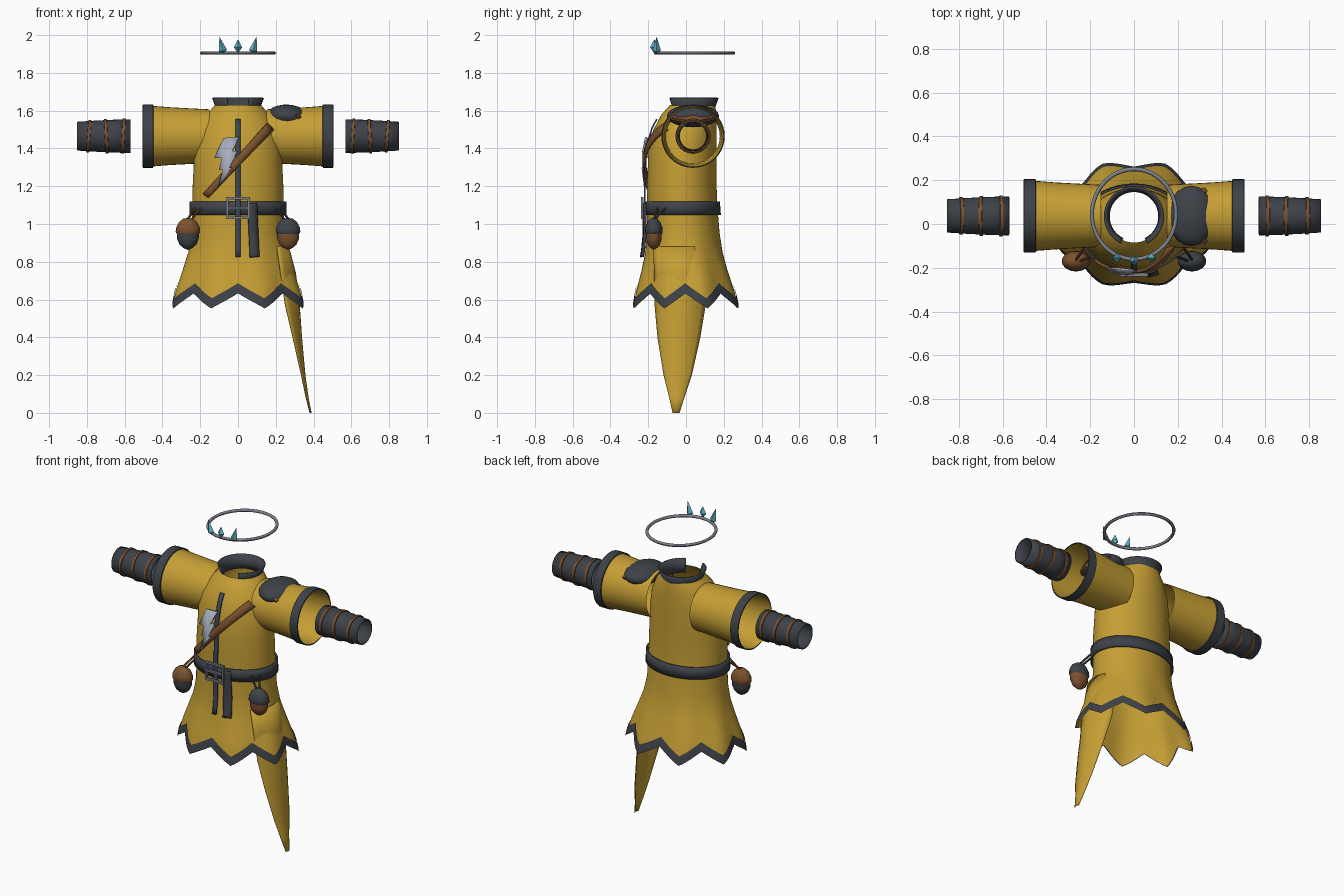
import bpy, bmesh, math
from mathutils import Vector, Matrix

cube = bpy.data.objects.get("Cube")
if cube:
    bpy.data.objects.remove(cube, do_unlink=True)


def material(name, r, g, b):
    m = bpy.data.materials.new(name)
    m.use_nodes = True
    m.diffuse_color = (r, g, b, 1)
    m.node_tree.nodes["Principled BSDF"].inputs["Base Color"].default_value = (r, g, b, 1)
    return m


YELLOW = material("mustard cloth", 0.56, 0.345, 0.035)
DARK = material("charcoal trim", 0.048, 0.055, 0.066)
BLUE = material("slate placket", 0.045, 0.065, 0.09)
BROWN = material("brown leather", 0.2, 0.085, 0.028)
GREY = material("steel", 0.2, 0.22, 0.26)
SILVER = material("pale silver", 0.38, 0.42, 0.5)
CYAN = material("ice crystal", 0.13, 0.45, 0.55)


def finish(name, bm, mat, thick=0, angle=40):
    bmesh.ops.recalc_face_normals(bm, faces=bm.faces)
    me = bpy.data.meshes.new(name)
    bm.to_mesh(me)
    bm.free()
    me.materials.append(mat)
    ob = bpy.data.objects.new(name, me)
    bpy.context.collection.objects.link(ob)
    if thick:
        mod = ob.modifiers.new("thickness", 'SOLIDIFY')
        mod.thickness, mod.offset = thick, 0
    bpy.ops.object.select_all(action='DESELECT')
    bpy.context.view_layer.objects.active = ob
    ob.select_set(True)
    bpy.ops.object.shade_smooth_by_angle(angle=math.radians(angle))
    return ob


def loft(name, rings, mat, closed=True, thick=0):
    """Skin neighbouring rows of points with quads."""
    bm = bmesh.new()
    rows = [[bm.verts.new(p) for p in ring] for ring in rings]
    n = len(rows[0])
    for a, b in zip(rows, rows[1:]):
        for i in range(n if closed else n - 1):
            j = (i + 1) % n
            bm.faces.new((a[i], a[j], b[j], b[i]))
    return finish(name, bm, mat, thick)


def lathe(name, profile, mat, matrix, n=32, thick=0):
    rings = [[matrix @ Vector((r * math.cos(math.tau * i / n), r * math.sin(math.tau * i / n), h))
              for i in range(n)] for h, r in profile]
    return loft(name, rings, mat, thick=thick)


# Robe cross-sections: height, half width, front y, back y
BODY = [(1.63, .12, -.085, .155), (1.58, .168, -.13, .16), (1.5, .21, -.172, .162),
        (1.4, .23, -.198, .162), (1.2, .24, -.207, .162), (1.08, .242, -.207, .167),
        (.95, .246, -.207, .178), (.85, .265, -.217, .195), (.75, .3, -.24, .225),
        (.65, .335, -.268, .26), (.55, .355, -.285, .285)]
POINTS = 8      # hem points around the skirt
SIDES = 96


def section(z):
    for hi, lo in zip(BODY, BODY[1:]):
        if z >= lo[0]:
            break
    t = (hi[0] - z) / (hi[0] - lo[0])
    return [a + (b - a) * t for a, b in zip(hi[1:], lo[1:])]


def robe_point(angle, z, off=0):
    rx, f, b = section(z)
    cy, ry = (f + b) / 2, (b - f) / 2
    ruffle = max(0, min(1, (.92 - z) / .3)) * .03
    k = 1 - ruffle * math.cos(POINTS * angle)
    return Vector(((rx * k + off) * math.sin(angle), cy - (ry * k + off) * math.cos(angle), z))


def front_y(x, z):
    rx, f, b = section(z)
    return (f + b) / 2 - (b - f) / 2 * math.sqrt(max(0, 1 - (x / rx) ** 2))


def hem(angle):
    phase = angle / math.tau * POINTS % 1
    return .555 + .08 * abs(2 * phase - 1)


ANGLES = [math.tau * i / SIDES for i in range(SIDES)]

# Robe with pointed hem, and the trim along it
heights = [1.63, 1.605, 1.58, 1.54, 1.5, 1.45, 1.4, 1.3, 1.2, 1.08, .95, .9, .85, .8, .75]
rows = [[robe_point(a, z) for a in ANGLES] for z in heights]
rows += [[robe_point(a, .75 + (hem(a) - .75) * t) for a in ANGLES] for t in (.33, .66, 1)]
loft("robe", rows, YELLOW)
loft("hem_trim", [[robe_point(a, hem(a) + h, .006) for a in ANGLES] for h in (.052, .026, -.002)], DARK)

# Belt
loft("belt", [[robe_point(a, z, .01) for a in ANGLES] for z in (1.12, 1.085, 1.048)], DARK, thick=.01)

# Open standing collar
rim = [math.radians(26 + 308 * i / 32) for i in range(33)]
loft("collar", [[(r * math.sin(a), .035 - r * math.cos(a), z) for a in rim]
                for z, r in ((1.668, .134), (1.625, .118), (1.585, .115))], DARK, closed=False, thick=.008)


# Strips laid over the robe front
def strip(name, a, b, half_a, half_b, off, mat, thick, steps=16):
    a, b = Vector((a[0], 0, a[1])), Vector((b[0], 0, b[1]))
    side = (b - a).cross(Vector((0, 1, 0))).normalized()
    rows = []
    for i in range(steps + 1):
        t = i / steps
        c, w = a.lerp(b, t), half_a + (half_b - half_a) * t
        row = [c + side * w * s for s in (-1, 0, 1)]
        rows.append([Vector((p.x, front_y(p.x, p.z) - off, p.z)) for p in row])
    return loft(name, rows, mat, closed=False, thick=thick)


strip("placket", (0, 1.555), (0, .825), .013, .013, .012, BLUE, .008)
strip("shoulder_strap", (.17, 1.515), (-.17, 1.15), .025, .016, .018, BROWN, .014)
strip("belt_end", (.075, 1.11), (.088, .825), .025, .025, .024, DARK, .008)

# Lightning badge
bolt = [(-.075, 1.455), (.005, 1.46), (-.03, 1.385), (-.002, 1.385), (-.045, 1.3), (-.03, 1.3),
        (-.105, 1.195), (-.08, 1.285), (-.1, 1.285), (-.085, 1.35), (-.125, 1.35)]
bm = bmesh.new()
bm.faces.new([bm.verts.new((x, front_y(x, z) - .03, z)) for x, z in bolt])
bmesh.ops.triangulate(bm, faces=bm.faces)
finish("lightning_badge", bm, SILVER, .009)

# Buckle frame and prong
bm = bmesh.new()
for x, z, w, h in ((0, 1.137, .126, .012), (0, 1.033, .126, .012), (-.057, 1.085, .012, .11),
                   (.057, 1.085, .012, .11), (0, 1.085, .1, .01)):
    bmesh.ops.create_cube(bm, size=1, matrix=Matrix.Translation((x, -.232, z)) @ Matrix.Diagonal((w, .014, h, 1)))
finish("buckle", bm, GREY)

# Sleeves, cuffs and bracers on both arms
for side, label in ((1, "left"), (-1, "right")):
    arm = Matrix.Translation((0, .037, 1.465)) @ Matrix.Rotation(side * math.pi / 2, 4, 'Y')
    lathe(label + "_sleeve", [(.15, .142), (.25, .147), (.36, .153), (.45, .16), (.503, .162)], YELLOW, arm, 40)
    lathe(label + "_cuff", [(.448, .162), (.45, .168), (.503, .168), (.505, .162)], DARK, arm, 40)
    lathe(label + "_bracer", [(.57, .086), (.66, .084), (.76, .079), (.853, .073)], DARK, arm, thick=.006)
    for i, (x, r, tilt) in enumerate(((.608, .087, 3), (.698, .085, -3), (.79, .08, 4))):
        band = arm @ Matrix.Translation((0, 0, x)) @ Matrix.Rotation(math.radians(tilt), 4, 'Y')
        lathe(f"{label}_bracer_band_{i + 1}", [(-.009, r - .004), (-.007, r + .006), (.007, r + .006),
                                              (.009, r - .004)], BROWN, band)

# Shoulder pad: rounded cap over a jagged leather flap
bm = bmesh.new()
bmesh.ops.create_uvsphere(bm, u_segments=20, v_segments=12, radius=1, matrix=Matrix.Translation(
    (.262, .037, 1.572)) @ Matrix.Rotation(math.radians(3), 4, 'Y') @ Matrix.Diagonal((.108, .138, .06, 1)))
finish("shoulder_pad", bm, DARK)
flap = []
for r, z in ((.02, .035), (.6, .03), (1, 0), (.9, -.02)):
    jag = [r * (1 + .14 * (i % 3 == 0)) for i in range(15)]
    flap.append([(.29 + .095 * j * math.cos(math.tau * i / 15), .037 + .12 * j * math.sin(math.tau * i / 15),
                  1.58 + z - .03 * j * math.cos(math.tau * i / 15)) for i, j in enumerate(jag)])
loft("shoulder_flap", flap, BROWN)

# Acorn pouches with their cords
for side, label, cap, nut in ((1, "left", DARK, BROWN), (-1, "right", BROWN, DARK)):
    place = Matrix.Translation((side * .265, -.17, 0)) @ Matrix.Diagonal((1, .72, 1, 1))
    lathe(label + "_acorn_cap", [(1.032, .001), (1.028, .025), (1.01, .048), (.98, .063), (.957, .065),
                                 (.945, .056), (.945, .001)], cap, place, 20)
    lathe(label + "_acorn_nut", [(.95, .058), (.92, .057), (.89, .044), (.873, .024), (.863, .001)], nut, place, 20)
    for i, x in enumerate((.195, .225)):
        a, b = Vector((side * x, front_y(x, 1.08) - .018, 1.085)), Vector((side * (.25 + i * .02), -.17, 1.02))
        turn = (b - a).to_track_quat('Z', 'Y').to_matrix().to_4x4()
        lathe(f"{label}_acorn_cord_{i + 1}", [(0, .006), ((b - a).length, .006)], cap, Matrix.Translation(a) @ turn, 8)

# Long cloth tail on the left hip: height, outer x, edge x, front y, back y
TAIL = [(.88, .268, .205, -.172, .105), (.74, .305, .225, -.168, .108), (.57, .325, .25, -.165, .103),
        (.4, .337, .29, -.15, .075), (.2, .355, .335, -.118, .03), (.08, .372, .36, -.088, -.01),
        (0, .388, .38, -.07, -.035)]
loft("hip_tail", [[(xo - (xo - xe) * u * u, (f + b) / 2 + (b - f) / 2 * u, z) for u in
                   [i / 6 - 1 for i in range(13)]] for z, xo, xe, f, b in TAIL], YELLOW, closed=False, thick=.004)

# Floating circlet
R, r = .192, .009
loft("circlet", [[((R + r * math.cos(v)) * math.sin(a), .045 + 1.07 * (R + r * math.cos(v)) * math.cos(a),
                   1.905 + r * math.sin(v)) for a in ANGLES] for v in
                 [math.tau * i / 10 for i in range(11)]], GREY)

# Crystals on the circlet
for label, x, y, z, up, down, tilt in (("middle", 0, -.168, 1.935, .042, .03, 0),
                                       ("left", .08, -.155, 1.918, .075, .015, 14),
                                       ("right", -.08, -.155, 1.918, .075, .015, -14)):
    m = Matrix.Translation((x, y, z)) @ Matrix.Rotation(math.radians(tilt), 4, 'Y')
    lathe(label + "_crystal", [(up, .0005), (0, .022), (-down, .0005)], CYAN, m, 4)
